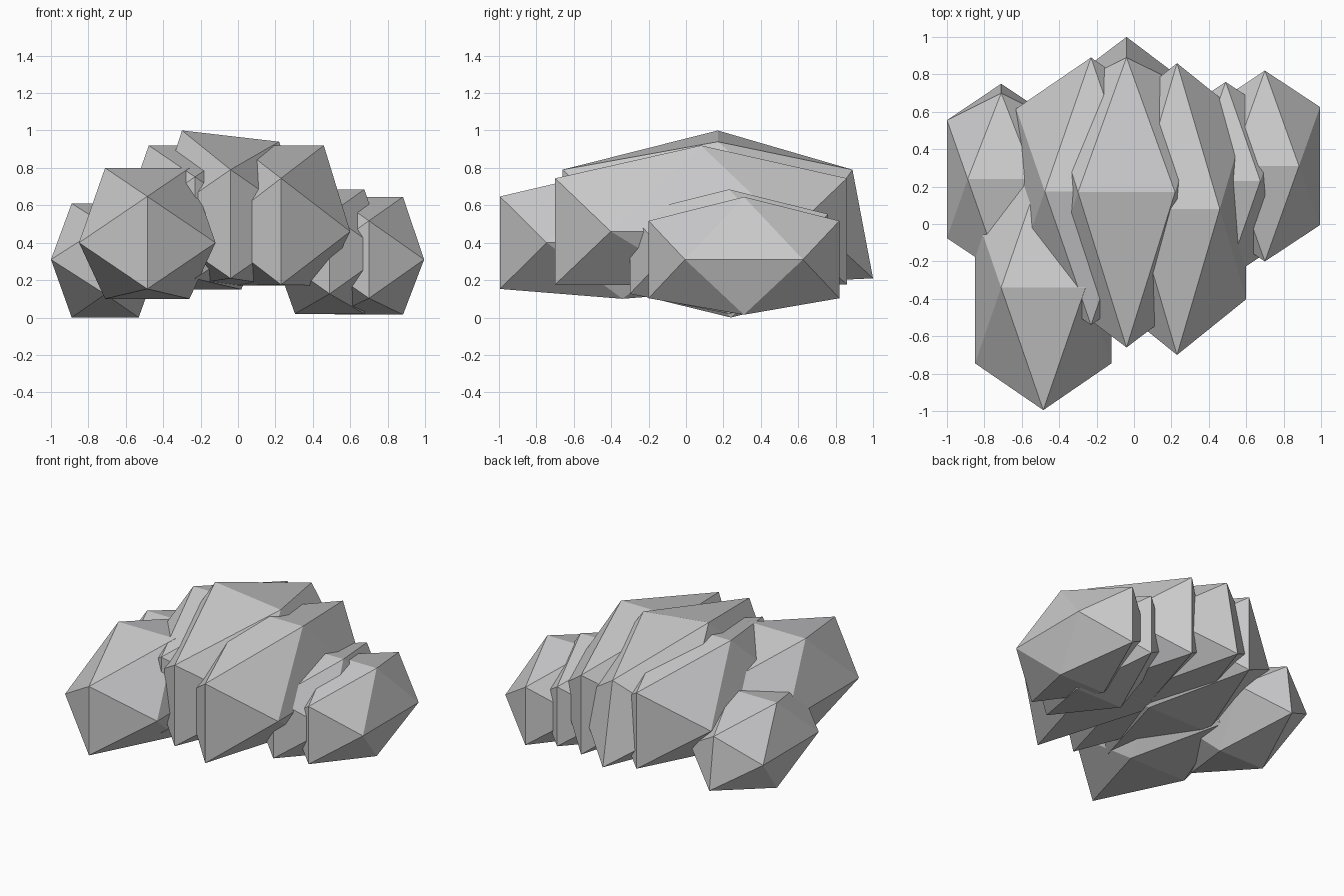
import bpy
import bmesh

cube = bpy.data.objects.get("Cube")
if cube:
    bpy.data.objects.remove(cube, do_unlink=True)

grey = bpy.data.materials.new("soft_grey")
grey.use_nodes = True
colour = (0.6, 0.6, 0.61, 1)
grey.diffuse_color = colour
grey.node_tree.nodes["Principled BSDF"].inputs["Base Color"].default_value = colour

SHORT = 0.618  # short half-side of the golden rectangles in an icosahedron


def lump(name, centre, half, drop, tilt=0, pull=0):
    """Stretched icosahedron: drop is the depth below the centre,
    tilt slopes the top ridge, pull draws in the upper back corner."""
    cx, cy, cz = centre
    hx, hy, hz = half
    points = []
    for a in (-1, 1):
        # top and bottom ridges
        points.append((a * hx * SHORT, 0, hz + a * tilt))
        points.append((a * hx * SHORT, 0, -drop))
        for b in (-1, 1):
            # side corners, then front and back corners
            points.append((a * hx, b * hy * SHORT, 0))
            inset = pull if a == 1 and b == 1 else 0
            points.append((0, a * hy - inset, b * hz * SHORT))
    bm = bmesh.new()
    for x, y, z in points:
        bm.verts.new((cx + x, cy + y, cz + z))
    bmesh.ops.convex_hull(bm, input=bm.verts[:])
    bmesh.ops.recalc_face_normals(bm, faces=bm.faces[:])
    mesh = bpy.data.meshes.new(name)
    bm.to_mesh(mesh)
    bm.free()
    mesh.materials.append(grey)
    obj = bpy.data.objects.new(name, mesh)
    bpy.context.scene.collection.objects.link(obj)
    return obj


# Tall middle lumps with flattened undersides
lump("centre_lump", (-0.04, 0.17, 0.5), (0.42, 0.83, 0.47), 0.33, tilt=-0.03, pull=0.11)
lump("centre_left_lump", (0.23, 0.08, 0.46), (0.37, 0.78, 0.46), 0.29)
lump("centre_right_lump", (-0.23, 0.175, 0.48), (0.4, 0.715, 0.44), 0.33)

# Lower lumps at the sides and front
lump("front_right_lump", (-0.485, -0.34, 0.4), (0.365, 0.655, 0.4), 0.3)
lump("outer_right_lump", (-0.71, 0.24, 0.31), (0.29, 0.51, 0.3), 0.31, pull=0.05)
lump("inner_left_lump", (0.49, 0.23, 0.34), (0.3, 0.53, 0.345), 0.32)
lump("outer_left_lump", (0.7, 0.31, 0.31), (0.295, 0.51, 0.335), 0.295)
